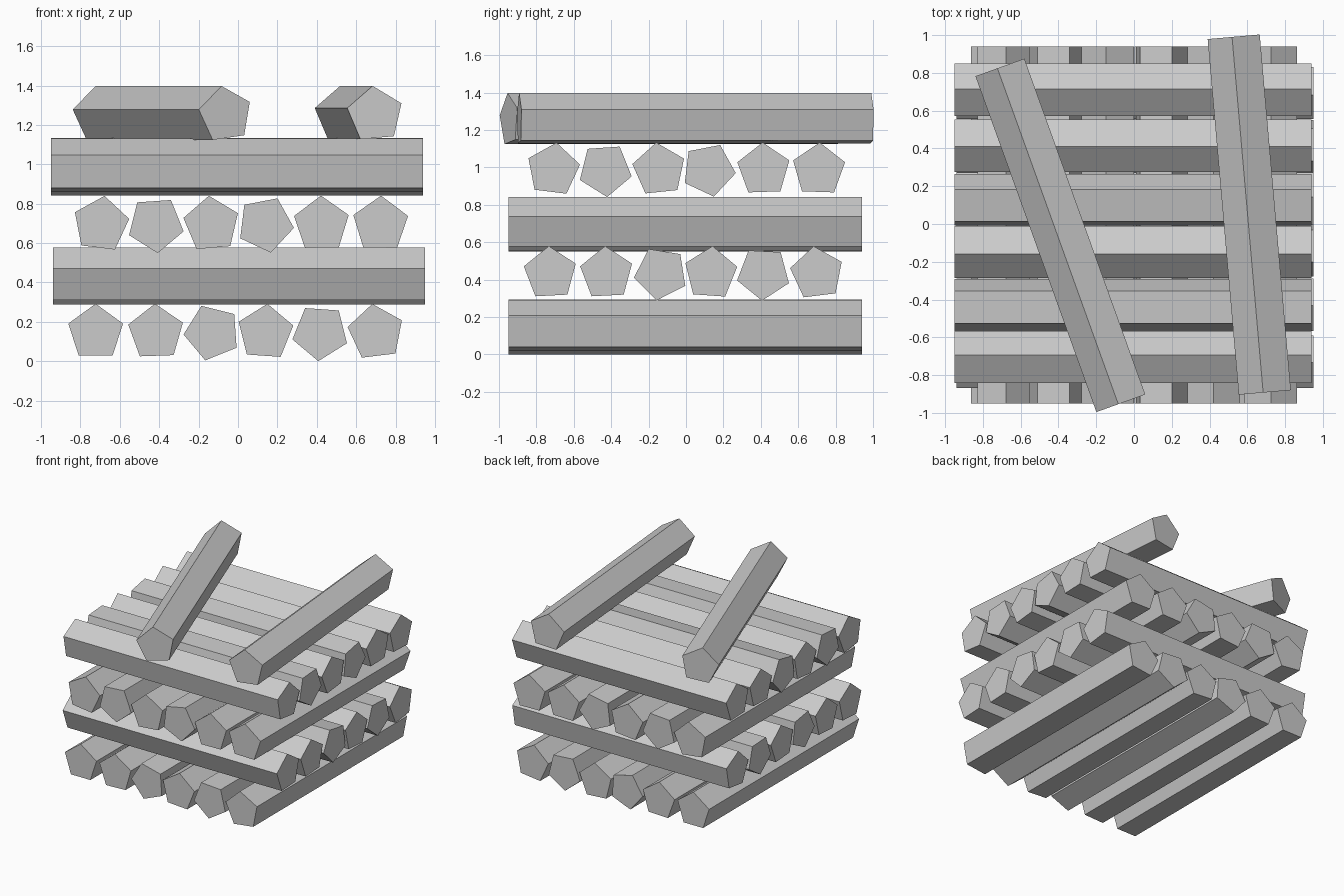
import bpy
import math
from mathutils import Matrix

cube = bpy.data.objects.get("Cube")
if cube:
    bpy.data.objects.remove(cube, do_unlink=True)

RADIUS = 0.146
LENGTH = 1.89
SIDES = 5

grey = bpy.data.materials.new("plain grey")
grey.use_nodes = True
GREY = (0.6, 0.6, 0.6, 1.0)
grey.diffuse_color = GREY
shader = next(n for n in grey.node_tree.nodes if n.type == 'BSDF_PRINCIPLED')
shader.inputs["Base Color"].default_value = GREY


def log(name, location, roll, heading):
    """Five-sided log along y: roll turns its section, heading turns it about z."""
    bpy.ops.mesh.primitive_cylinder_add(vertices=SIDES, radius=RADIUS, depth=LENGTH)
    ob = bpy.context.object
    ob.name = name
    ob.data.name = name
    # the first corner of the primitive lies on +y; lay it down so that it points to +z
    lay = Matrix.Rotation(math.radians(90), 4, 'X')
    spin = Matrix.Rotation(math.radians(90 - roll), 4, 'Y')
    turn = Matrix.Rotation(math.radians(heading), 4, 'Z')
    ob.data.transform(turn @ spin @ lay)
    ob.location = location
    ob.data.materials.append(grey)


# Crossed layers: name, height, lies along x, shift along its length, (offset, roll) per log
layers = [
    ("bottom_layer", 0.146, False, -0.005,
     [(-0.723, 90), (-0.417, 92), (-0.131, 112), (0.139, 86), (0.418, 122), (0.70, 97)]),
    ("second_layer", 0.433, True, 0.005,
     [(-0.726, 93), (-0.425, 93), (-0.134, 117), (0.132, 86), (0.414, 123), (0.70, 97)]),
    ("third_layer", 0.695, False, -0.005,
     [(-0.696, 83), (-0.418, 130), (-0.135, 95), (0.139, 137), (0.424, 91), (0.724, 89)]),
    ("fourth_layer", 0.987, True, -0.005,
     [(-0.71, 83), (-0.432, 130), (-0.144, 96), (0.121, 137), (0.415, 92), (0.71, 88)]),
]
for name, z, along_x, shift, logs in layers:
    for i, (offset, roll) in enumerate(logs, 1):
        spot = (shift, offset, z) if along_x else (offset, shift, z)
        log(f"{name}_log_{i}", spot, roll, 90 if along_x else 0)

# Two loose logs on top
log("loose_log_right", (-0.384, -0.058, 1.253), 98, 19.8)
log("loose_log_left", (0.614, 0.05, 1.253), 95, 5)
